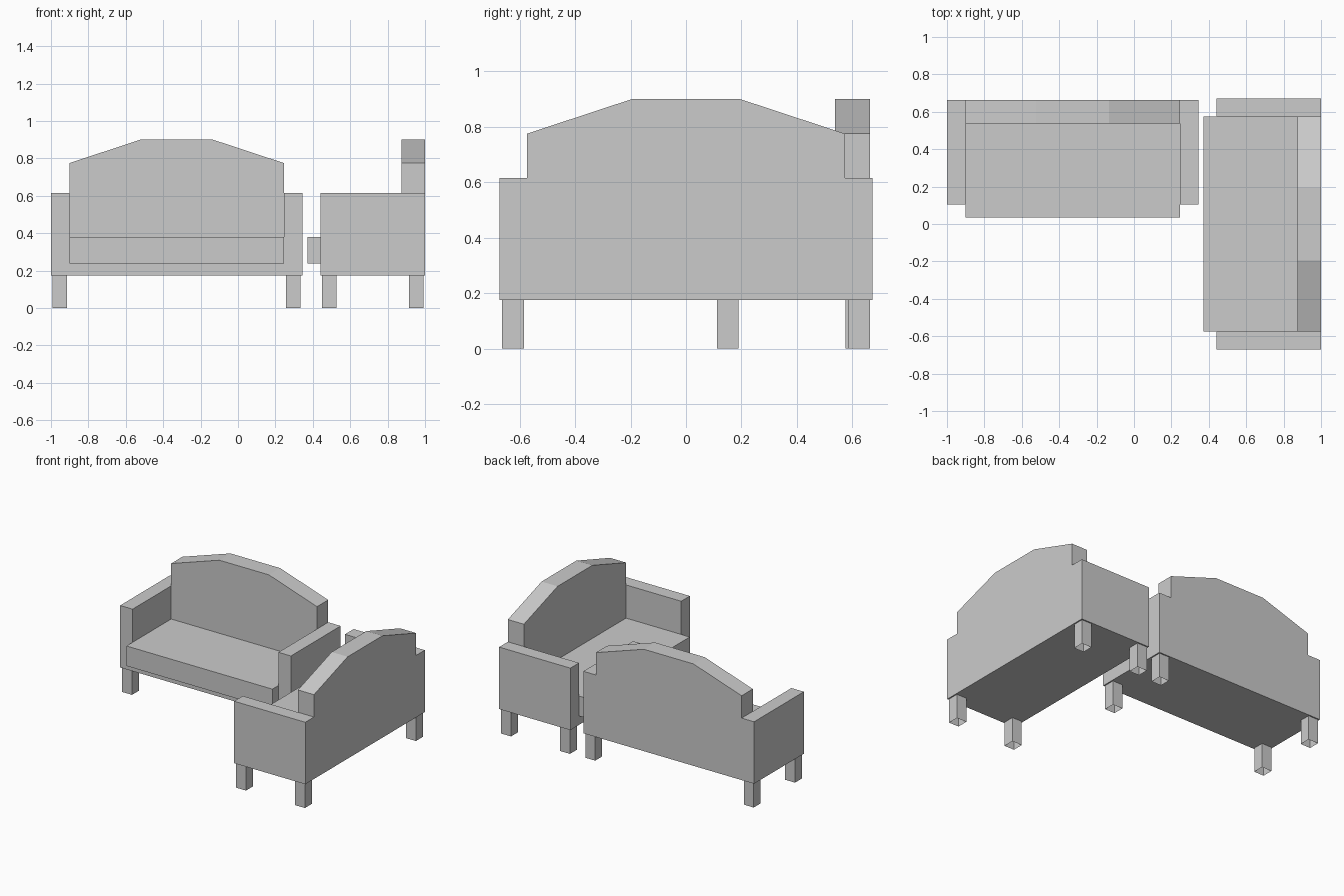
import bpy, bmesh
from math import radians
from mathutils import Matrix, Vector

if "Cube" in bpy.data.objects:
    bpy.data.objects.remove(bpy.data.objects["Cube"])

HALF_W, INNER = 0.672, 0.574          # outer half width, half width between arms
BASE, DECK, SEAT_TOP = 0.175, 0.238, 0.38
ARM_TOP, SHOULDER, TOP = 0.616, 0.775, 0.90
BACK_T, DEPTH, SEAT_DEPTH = 0.126, 0.56, 0.628   # measured forward from the rear
LEG, INSET = 0.078, 0.009


def extrude_profile(name, pts, vec, caps=True):
    """Extrude a closed outline along vec."""
    bm = bmesh.new()
    low = [bm.verts.new(p) for p in pts]
    high = [bm.verts.new(Vector(p) + Vector(vec)) for p in pts]
    n = len(pts)
    for i in range(n):
        j = (i + 1) % n
        bm.faces.new((low[i], low[j], high[j], high[i]))
    if caps:
        bm.faces.new(low[::-1])
        bm.faces.new(high)
    bmesh.ops.recalc_face_normals(bm, faces=bm.faces)
    mesh = bpy.data.meshes.new(name)
    bm.to_mesh(mesh)
    bm.free()
    return mesh


def front_profile(name, half, rear, front):
    """Mirror a right-hand (x, z) outline and extrude it from rear to front."""
    pts = half + [(-x, z) for x, z in reversed(half)]
    return extrude_profile(name, [(x, -rear, z) for x, z in pts], (0, rear - front, 0))


# U-shaped frame: base and both arms
frame = front_profile("frame", [(HALF_W, BASE), (HALF_W, ARM_TOP),
                                (INNER, ARM_TOP), (INNER, DECK)], 0, DEPTH)
# Camel backrest
back = front_profile("backrest", [(INNER, DECK), (INNER, SHOULDER), (0.195, TOP)], 0, BACK_T)
# Seat cushion overhanging the front
seat = front_profile("seat", [(INNER, DECK), (INNER, SEAT_TOP)], BACK_T, SEAT_DEPTH)
# Hollow square leg, open at the bottom
h = LEG / 2
leg = extrude_profile("leg", [(-h, -h, 0), (h, -h, 0), (h, h, 0), (-h, h, 0)],
                      (0, 0, BASE), caps=False)


def place(name, mesh, matrix):
    ob = bpy.data.objects.new(name, mesh)
    bpy.context.collection.objects.link(ob)
    ob.matrix_world = matrix


# Two sofas at right angles, each placed by the middle of its rear
for label, loc, angle in (("left", (-0.328, 0.663, 0), 0), ("right", (1.0, 0, 0), -90)):
    m = Matrix.Translation(loc) @ Matrix.Rotation(radians(angle), 4, "Z")
    for part in (frame, back, seat):
        place(f"{label}_sofa_{part.name}", part, m)
    lx = HALF_W - INSET - h
    for side, x in (("left", -lx), ("right", lx)):
        for end, y in (("front", -DEPTH + INSET + h), ("back", -INSET - h)):
            place(f"{label}_sofa_{end}_{side}_leg", leg, m @ Matrix.Translation((x, y, 0)))
